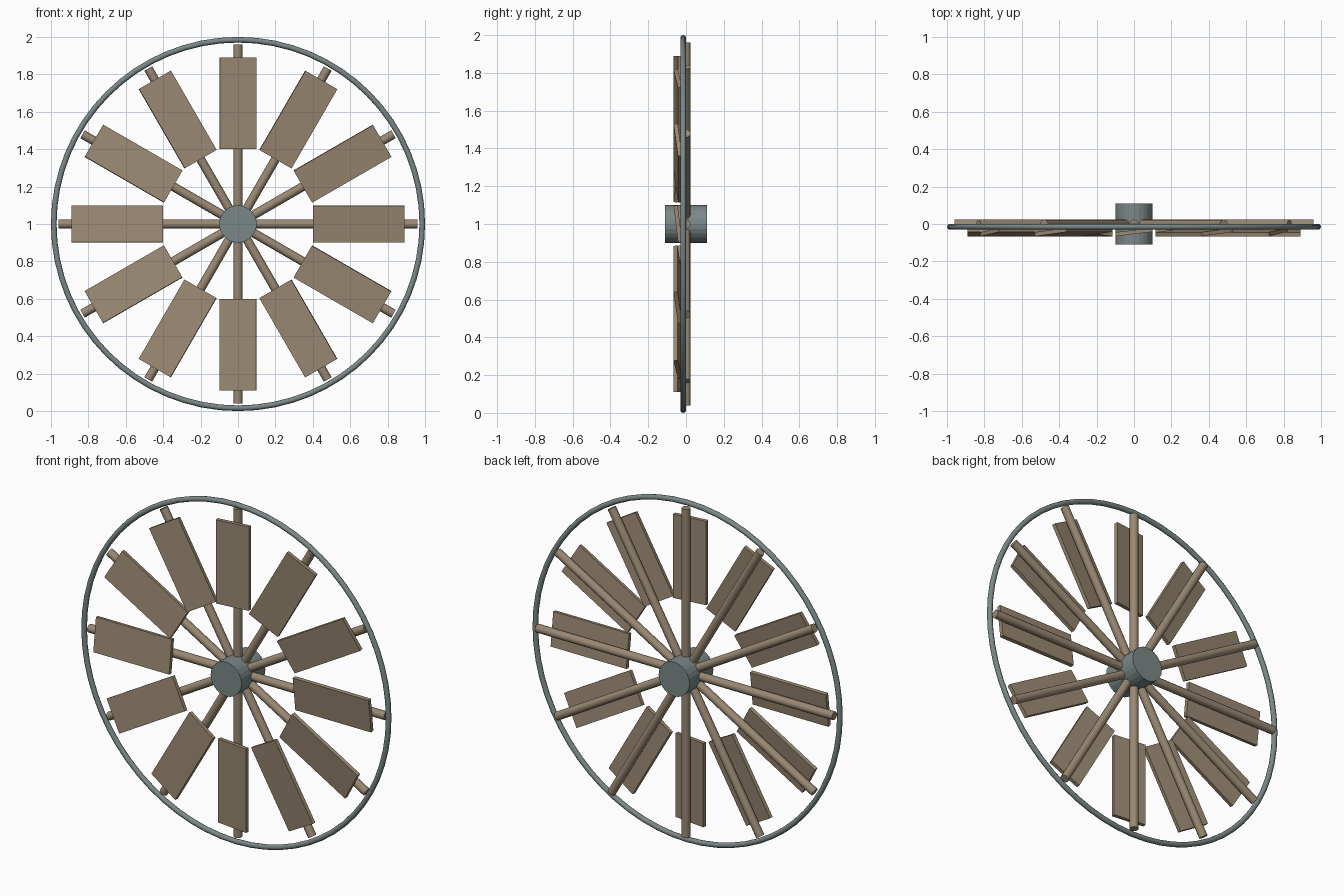
import bpy
from math import pi, radians
from mathutils import Matrix, Vector

cube = bpy.data.objects.get("Cube")
if cube:
    bpy.data.objects.remove(cube, do_unlink=True)

CENTRE = Matrix.Translation((0, 0, 1))
COUNT = 12


def material(name, colour):
    mat = bpy.data.materials.new(name)
    mat.use_nodes = True
    mat.diffuse_color = (*colour, 1)
    mat.node_tree.nodes["Principled BSDF"].inputs["Base Color"].default_value = (*colour, 1)
    return mat


wood = material("weathered wood", (0.32, 0.25, 0.17))
metal = material("grey metal", (0.20, 0.245, 0.245))


def finish(name, mat, matrix, smooth=False):
    obj = bpy.context.object
    obj.name = name
    obj.data.materials.append(mat)
    obj.matrix_world = matrix
    if smooth:
        bpy.ops.object.shade_smooth_by_angle(angle=radians(50))
    return obj


# Hub, with its axle running front to back
face_front = Matrix.Rotation(pi / 2, 4, "X")
bpy.ops.mesh.primitive_cylinder_add(vertices=24, radius=0.1, depth=0.22)
finish("hub", metal, CENTRE @ face_front)

# Thin outer rim, set just in front of the spokes
bpy.ops.mesh.primitive_torus_add(major_segments=64, minor_segments=10,
                                 major_radius=0.985, minor_radius=0.015)
finish("rim", metal, CENTRE @ Matrix.Translation((0, -0.015, 0)) @ face_front, True)

# Spokes, each carrying a slightly pitched board on its front
for i in range(COUNT):
    turn = CENTRE @ Matrix.Rotation(2 * pi * i / COUNT, 4, "Y")

    bpy.ops.mesh.primitive_cylinder_add(vertices=12, radius=0.024, depth=0.92)
    finish(f"spoke_{i + 1}", wood, turn @ Matrix.Translation((0, 0, 0.5)), True)

    bpy.ops.mesh.primitive_cube_add(size=1)
    bpy.context.object.data.transform(Matrix.Diagonal(Vector((0.198, 0.022, 0.49, 1))))
    pitch = Matrix.Rotation(radians(7), 4, "Z")
    finish(f"blade_{i + 1}", wood,
           turn @ Matrix.Translation((0, -0.043, 0.645)) @ pitch)
